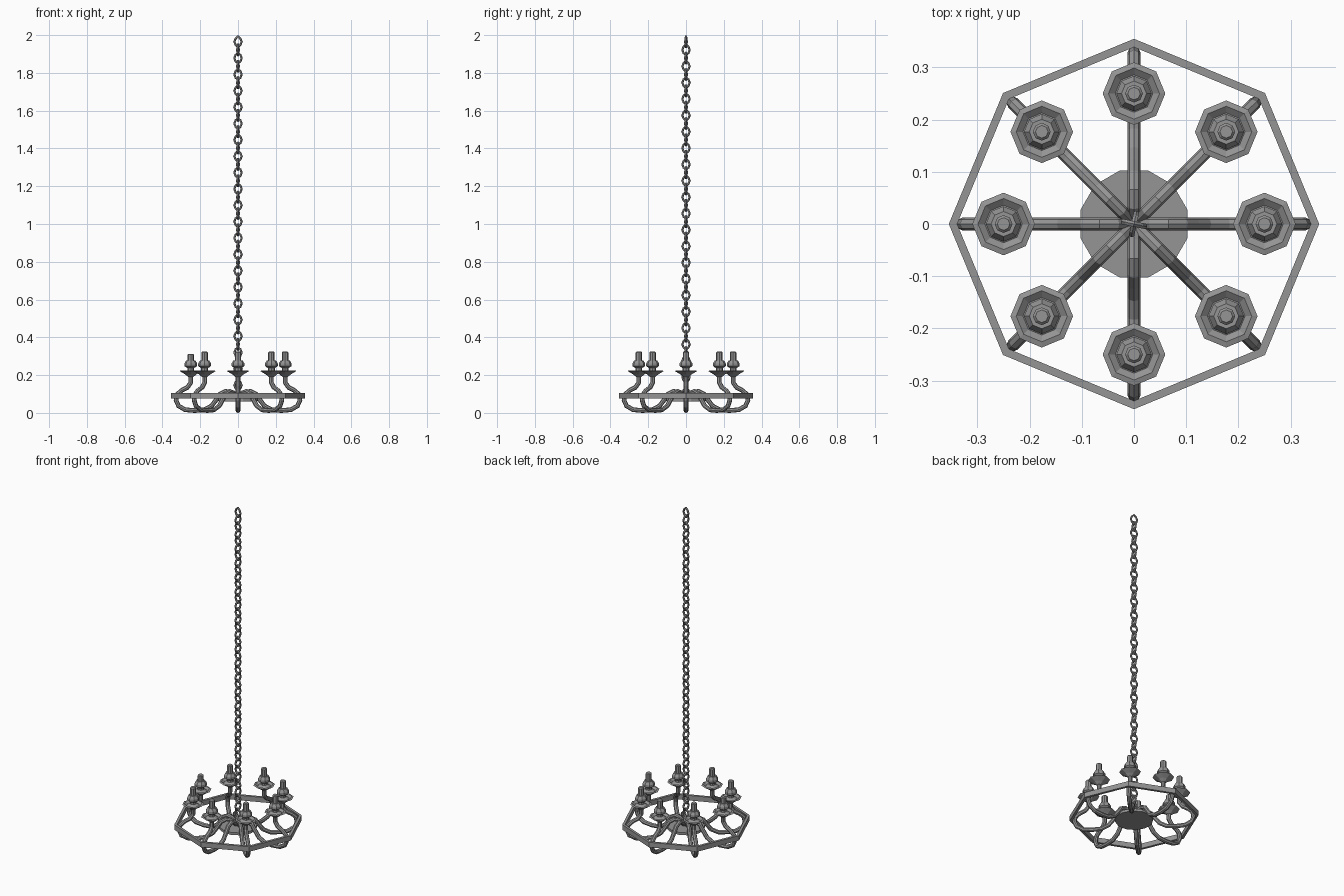
import bpy, bmesh
from math import sin, cos, pi, radians
from mathutils import Vector, Matrix

cube = bpy.data.objects.get("Cube")
if cube:
    bpy.data.objects.remove(cube, do_unlink=True)

iron = bpy.data.materials.new("grey iron")
iron.use_nodes = True
iron.diffuse_color = (0.3, 0.3, 0.3, 1)
iron.node_tree.nodes["Principled BSDF"].inputs["Base Color"].default_value = (0.3, 0.3, 0.3, 1)


def skin(bm, rings, closed=False):
    """Bridge equal rings of points, capping the ends of open shapes."""
    loops = [[bm.verts.new(p) for p in ring] for ring in rings]
    n = len(loops[0])
    pairs = list(zip(loops, loops[1:])) + ([(loops[-1], loops[0])] if closed else [])
    for a, b in pairs:
        for i in range(n):
            j = (i + 1) % n
            bm.faces.new((a[i], a[j], b[j], b[i]))
    if not closed:
        bm.faces.new(loops[0])
        bm.faces.new(loops[-1])


def tube(path, radius, sides, closed=False):
    """Sweep a round section along a path in the XZ plane."""
    pts = [Vector((x, 0, z)) for x, z in path]
    rings = []
    for i, p in enumerate(pts):
        before = pts[i - 1] if closed or i else p
        after = pts[(i + 1) % len(pts)] if closed or i < len(pts) - 1 else p
        t = (after - before).normalized()
        out = Vector((t.z, 0, -t.x))
        angles = [2 * pi * k / sides for k in range(sides)]
        rings.append([p + radius * (out * cos(a) + Vector((0, sin(a), 0))) for a in angles])
    bm = bmesh.new()
    skin(bm, rings, closed)
    return bm


def lathe(profile, sides, turn=0.0, closed=False):
    """Spin a profile of radius and height about the z axis."""
    angles = [2 * pi * k / sides + turn for k in range(sides)]
    bm = bmesh.new()
    skin(bm, [[(r * cos(a), r * sin(a), z) for a in angles] for r, z in profile], closed)
    return bm


def finish(name, bm):
    bmesh.ops.recalc_face_normals(bm, faces=bm.faces)
    mesh = bpy.data.meshes.new(name)
    bm.to_mesh(mesh)
    bm.free()
    mesh.materials.append(iron)
    return mesh


def place(name, mesh, matrix=Matrix()):
    obj = bpy.data.objects.new(name, mesh)
    obj.matrix_world = matrix
    bpy.context.collection.objects.link(obj)


# Eight-sided outer band and central plate
place("outer_band", finish("outer_band", lathe(
    [(0.355, 0.075), (0.355, 0.105), (0.339, 0.105), (0.339, 0.075)], 8, closed=True)))
place("centre_plate", finish("centre_plate", lathe(
    [(0.106, 0.06), (0.106, 0.075)], 12, radians(15))))

# Curved arms, drip pans with sockets, and candles
arm = finish("arm", tube(
    [(0.018, 0.085), (0.035, 0.107), (0.065, 0.115), (0.095, 0.1), (0.115, 0.07),
     (0.14, 0.037), (0.18, 0.016), (0.23, 0.0125), (0.28, 0.017), (0.315, 0.037),
     (0.328, 0.067), (0.322, 0.098), (0.3, 0.118), (0.268, 0.135), (0.25, 0.16),
     (0.25, 0.2)], 0.0125, 8))
holder = finish("holder", lathe(
    [(0.013, 0.19), (0.03, 0.204), (0.06, 0.222), (0.049, 0.225), (0.036, 0.215),
     (0.018, 0.225), (0.018, 0.237), (0.034, 0.248), (0.034, 0.262), (0.024, 0.278)], 8))
candle = finish("candle", lathe(
    [(0.017, 0.27), (0.017, 0.32), (0.012, 0.325)], 8))
for i in range(8):
    spin = Matrix.Rotation(i * pi / 4, 4, 'Z')
    out = spin @ Matrix.Translation((0.25, 0, 0))
    drop = Matrix.Translation((0, 0, -0.012 if i == 4 else 0))
    place(f"arm_{i + 1}", arm, spin)
    place(f"candle_holder_{i + 1}", holder, out)
    place(f"candle_{i + 1}", candle, out @ drop)

# Hanging chain of alternating links
link = finish("link", tube(
    [(0, 0.029), (0.013, 0.017), (0.02, 0), (0.013, -0.017),
     (0, -0.029), (-0.013, -0.017), (-0.02, 0), (-0.013, 0.017)], 0.006, 6, True))
for i in range(44):
    turn = Matrix.Rotation(radians(-12 + 90 * (i % 2)), 4, 'Z')
    place(f"chain_link_{i + 1}", link, Matrix.Translation((0, 0, 1.965 - 0.0433 * i)) @ turn)
